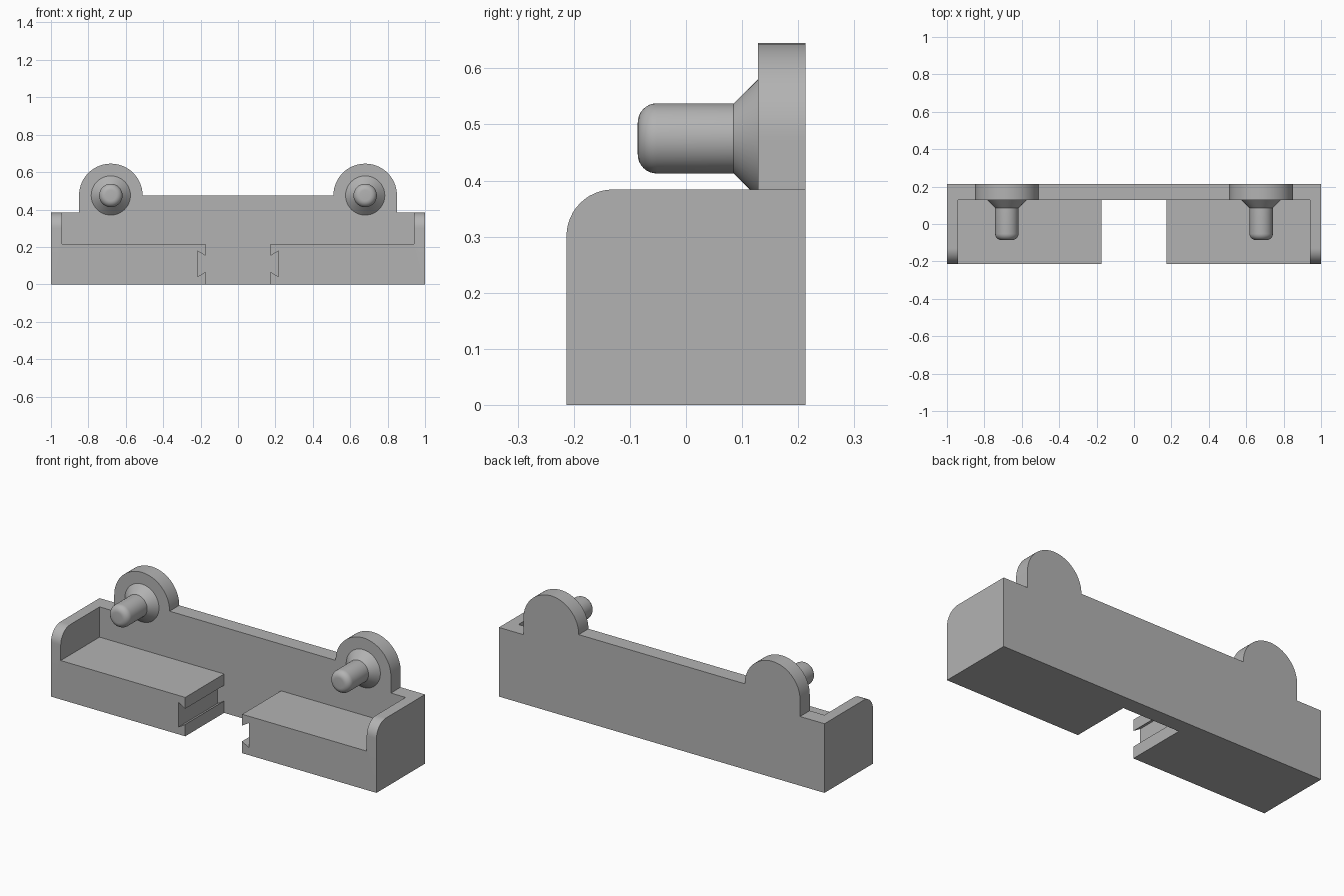
import bpy, bmesh, math
from mathutils import Matrix, Vector

if "Cube" in bpy.data.objects:
    bpy.data.objects.remove(bpy.data.objects["Cube"])

BACK, FRONT, PLATE_FRONT = 0.213, -0.213, 0.128
PEG_X, PEG_Z, EAR_R = 0.68, 0.475, 0.17
WALL_TOP = 0.384

grey = bpy.data.materials.new("plain grey")
grey.use_nodes = True
colour = (0.45, 0.45, 0.45, 1)
grey.diffuse_color = colour
grey.node_tree.nodes["Principled BSDF"].inputs["Base Color"].default_value = colour


def finish(bm, name):
    """Turn a bmesh into a named, shaded object."""
    bmesh.ops.recalc_face_normals(bm, faces=bm.faces)
    mesh = bpy.data.meshes.new(name)
    bm.to_mesh(mesh)
    bm.free()
    mesh.materials.append(grey)
    obj = bpy.data.objects.new(name, mesh)
    bpy.context.collection.objects.link(obj)
    bpy.ops.object.select_all(action='DESELECT')
    obj.select_set(True)
    bpy.context.view_layer.objects.active = obj
    bpy.ops.object.shade_smooth_by_angle(angle=math.radians(30))
    return obj


def extrude_profile(points, y0, y1):
    """Extrude an x-z outline along y."""
    bm = bmesh.new()
    face = bm.faces.new([bm.verts.new((x, y0, z)) for x, z in points])
    new = bmesh.ops.extrude_face_region(bm, geom=[face])["geom"]
    verts = [v for v in new if isinstance(v, bmesh.types.BMVert)]
    bmesh.ops.translate(bm, verts=verts, vec=(0, y1 - y0, 0))
    return bm


def arc(cx, cz, r, start, end, steps):
    angles = [math.radians(start + (end - start) * i / steps) for i in range(steps + 1)]
    return [(cx + r * math.cos(a), cz + r * math.sin(a)) for a in angles]


# Back plate with two round ears
half = [(1, 0), (1, WALL_TOP), (PEG_X + EAR_R, WALL_TOP)]
half += arc(PEG_X, PEG_Z, EAR_R, 0, 180, 40)
outline = half + [(-x, z) for x, z in reversed(half)]
finish(extrude_profile(outline, PLATE_FRONT, BACK), "back_plate")

for side, label in ((1, "left"), (-1, "right")):
    # Tray block with end wall and dovetail slot
    section = [(0.175, 0), (1, 0), (1, WALL_TOP), (0.94, WALL_TOP),
               (0.94, 0.216), (0.175, 0.216), (0.175, 0.153),
               (0.217, 0.179), (0.217, 0.04), (0.175, 0.066)]
    bm = extrude_profile([(side * x, z) for x, z in section], FRONT, PLATE_FRONT)
    # Rounded front corner of the end wall
    corner = [e for e in bm.edges
              if all(v.co.z > WALL_TOP - 0.01 and v.co.y < 0 for v in e.verts)]
    bmesh.ops.bevel(bm, geom=corner, offset=0.083, offset_type='OFFSET',
                    segments=12, profile=0.5, affect='EDGES')
    finish(bm, label + "_tray")

    # Peg with flared base and rounded tip, turned about the y axis
    r, tip, fillet = 0.0625, -0.086, 0.034
    profile = [(0, tip)] + arc(r - fillet, tip + fillet, fillet, -90, 0, 8)
    profile += [(r, 0.085), (0.105, PLATE_FRONT)]
    bm = bmesh.new()
    verts = [bm.verts.new((x, y, 0)) for x, y in profile]
    edges = [bm.edges.new(pair) for pair in zip(verts, verts[1:])]
    bmesh.ops.spin(bm, geom=verts + edges, cent=(0, 0, 0), axis=(0, 1, 0),
                   angle=math.tau, steps=48)
    bmesh.ops.remove_doubles(bm, verts=bm.verts, dist=0.0001)
    bmesh.ops.transform(bm, verts=bm.verts,
                        matrix=Matrix.Translation(Vector((side * PEG_X, 0, PEG_Z))))
    finish(bm, label + "_peg")
